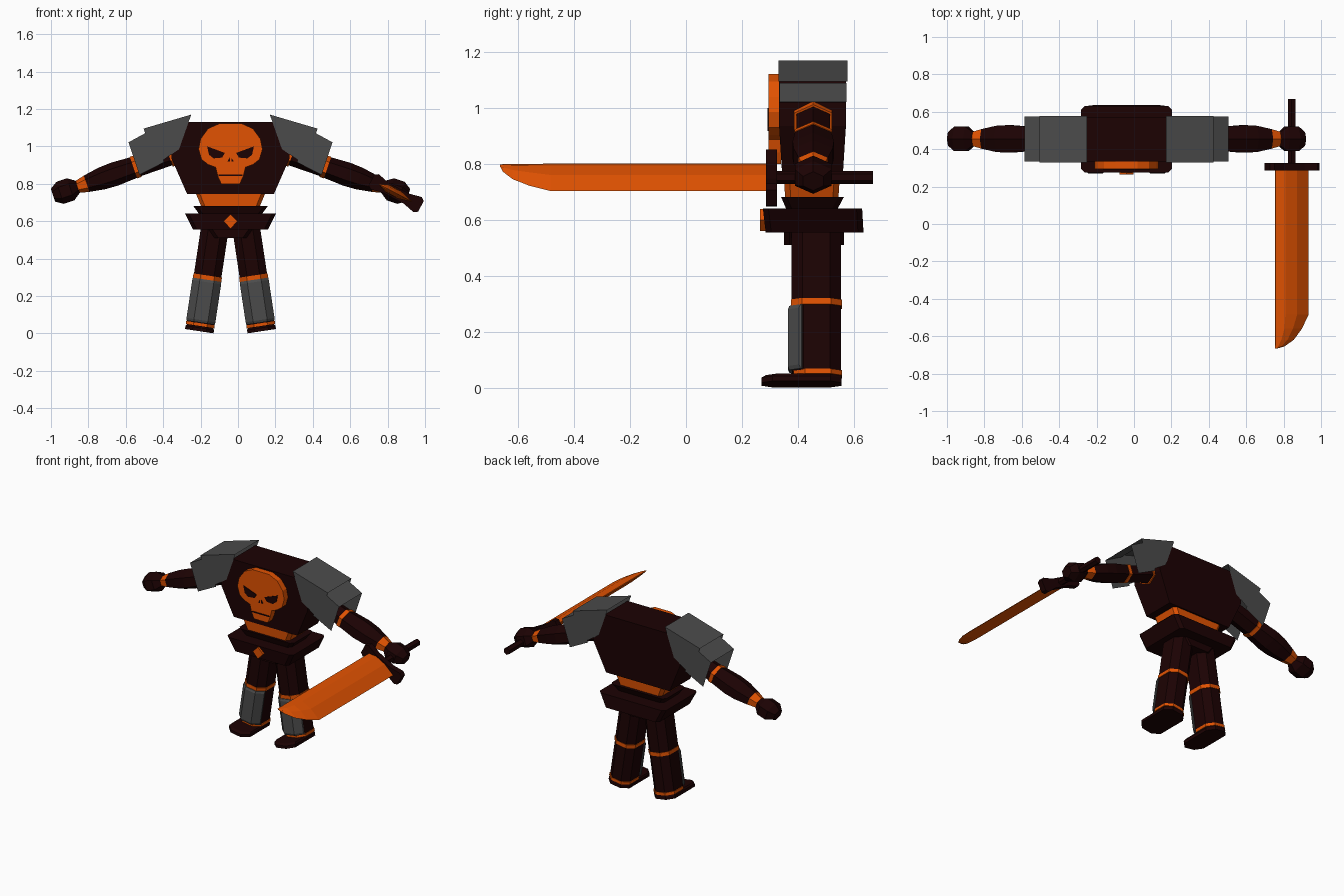
import bpy, bmesh, math

if "Cube" in bpy.data.objects:
    bpy.data.objects.remove(bpy.data.objects["Cube"])

CX, CY = -0.04, 0.455          # centre of the figure


def material(name, rgb):
    m = bpy.data.materials.new(name)
    m.diffuse_color = (*rgb, 1)
    m.use_nodes = True
    m.node_tree.nodes["Principled BSDF"].inputs["Base Color"].default_value = m.diffuse_color
    return m


DARK = material("dark_maroon", (0.0115, 0.0006, 0.0008))
ORANGE = material("orange", (0.76, 0.085, 0.0005))
GREY = material("steel_grey", (0.071, 0.071, 0.071))


def finish(name, bm, mat):
    me = bpy.data.meshes.new(name)
    bm.to_mesh(me)
    bm.free()
    me.materials.append(mat)
    ob = bpy.data.objects.new(name, me)
    bpy.context.collection.objects.link(ob)


def loft(name, rings, mat):
    """Skin equal-length rings of points and cap both ends."""
    bm = bmesh.new()
    vs = [[bm.verts.new(p) for p in r] for r in rings]
    n = len(rings[0])
    for a, b in zip(vs, vs[1:]):
        for i in range(n):
            j = (i + 1) % n
            bm.faces.new((a[i], a[j], b[j], b[i]))
    bm.faces.new(vs[0][::-1])
    bm.faces.new(vs[-1])
    bmesh.ops.recalc_face_normals(bm, faces=bm.faces)
    finish(name, bm, mat)


def prism(name, pts, y0, y1, mat):
    """Front outline (x from the centre line, z) extruded along y."""
    loft(name, [[(CX + x, y, z) for x, z in pts] for y in (y0, y1)], mat)


def hood(name, s, pts, y0, y1, mat):
    """Open armour shell: top, front and back sheets only."""
    bm = bmesh.new()
    f, b = [[bm.verts.new((CX + s * x, y, z)) for x, z in pts] for y in (y0, y1)]
    faces = [(f[0], f[1], b[1], b[0]), (f[3], f[2], f[1], f[0]), (b[0], b[1], b[2], b[3])]
    for q in faces:
        bm.faces.new(q if s > 0 else q[::-1])
    finish(name, bm, mat)


def sym(half):
    """Complete a right-hand outline with its mirror image."""
    return half + [(-x, z) for x, z in reversed(half) if x > 0]


def chamfered(hx, y0, y1, c, back=None):
    b = c if back is None else back
    return [(-hx + c, y0), (hx - c, y0), (hx, y0 + c), (hx, y1 - b),
            (hx - b, y1), (-hx + b, y1), (-hx, y1 - b), (-hx, y0 + c)]


def stack(name, levels, mat):
    """Chamfered blocks: levels of (z, half width, y0, y1, chamfer)."""
    loft(name, [[(CX + x, y, z) for x, y in chamfered(*l)]
                for z, *l in levels], mat)


# torso, waist and belt
def chest_ring(y_top, y_bottom):
    pts = sym([(.235, 1.13), (.315, 1.02), (.315, .935), (.232, .745)])
    return [(CX + x, y_top if z > .8 else y_bottom, z) for x, z in pts]


loft("chest", [chest_ring(.333, .345), chest_ring(.572, .56)], DARK)
stack("waist", [(.675, .155, .355, .545, .02), (.75, .186, .35, .55, .02)], ORANGE)
stack("belt_upper", [(.635, .165, .36, .54, .02), (.682, .2, .34, .565, .02)], DARK)
stack("belt", [(.555, .2, .285, .635, .02), (.64, .243, .275, .63, .02)], DARK)
stack("hips", [(.51, .085, .35, .565, .02), (.56, .12, .35, .565, .02)], DARK)
prism("buckle", [(0, .56), (.038, .6), (0, .638), (-.038, .6)], .264, .3, ORANGE)

# skull emblem on the chest
prism("skull", sym([(.06, 1.122), (.12, 1.095), (.16, 1.04), (.171, .985),
                    (.155, .93), (.12, .903), (.08, .888), (.068, .84),
                    (.05, .80)]), .295, .34, ORANGE)
for s, side in ((1, "right"), (-1, "left")):
    prism("skull_eye_" + side, [(s * x, z) for x, z in
          [(.03, .965), (.125, 1.0), (.115, .955), (.09, .936), (.045, .94)]],
          .291, .297, DARK)
    prism("skull_nose_" + side, [(s * x, z) for x, z in
          [(.004, .94), (.004, .918), (.018, .918)]], .291, .297, DARK)
prism("skull_mouth", [(-.064, .842), (.064, .842), (.064, .849), (-.064, .849)],
      .291, .297, DARK)


# arms: six-sided sections along a sloping axis, t = distance from the elbow
def arm_part(name, s, sections, mat):
    c, n = math.cos(math.radians(19)), math.sin(math.radians(19))
    rings = []
    for t, ry, rz in sections:
        ring = []
        for y, h in ((0, 1), (1, .5), (1, -.5), (0, -1), (-1, -.5), (-1, .5)):
            ring.append((CX + s * (.5 + t * c + h * rz * n), CY + y * ry,
                         .893 - t * n + h * rz * c))
        rings.append(ring)
    loft(name, rings, mat)


# legs: parts stand on a tilted axis through the foot
def leg_part(name, s, levels, mat):
    c, n = math.cos(math.radians(8.6)), math.sin(math.radians(8.6))
    loft(name, [[(CX + s * (.167 + x * c - h * n), y, .012 + h * c + x * n)
                 for x, y in chamfered(*l)] for h, *l in levels], mat)


for s, side in ((1, "right"), (-1, "left")):
    # shoulder armour
    hood("shoulder_pad_" + side, s,
         [(.21, 1.17), (.465, 1.095), (.40, .90), (.275, .985)], .33, .577, GREY)
    hood("shoulder_plate_" + side, s,
         [(.42, 1.09), (.545, 1.022), (.487, .848), (.355, .915)], .335, .574, GREY)
    # arm
    arm_part("shoulder_joint_" + side, s, [(-.36, .06, .05), (-.215, .06, .056)], DARK)
    arm_part("shoulder_band_" + side, s, [(-.215, .068, .064), (-.18, .068, .064)], ORANGE)
    arm_part("upper_arm_" + side, s, [(-.18, .06, .056), (-.005, .06, .056)], DARK)
    arm_part("elbow_band_" + side, s, [(-.005, .067, .061), (.02, .067, .061)], ORANGE)
    arm_part("forearm_" + side, s, [(.02, .065, .058), (.13, .074, .064),
                                    (.20, .07, .06), (.285, .052, .046)], DARK)
    arm_part("wrist_" + side, s, [(.285, .052, .046), (.35, .034, .03)], ORANGE)
    arm_part("hand_" + side, s, [(.335, .036, .034), (.375, .066, .062),
                                 (.435, .066, .062), (.475, .036, .036)], DARK)
    # leg
    leg_part("foot_" + side, s, [(0, .077, .27, .557, .04), (.018, .077, .27, .557, .04),
                                 (.028, .07, .285, .555, .04)], DARK)
    leg_part("ankle_band_" + side, s, [(.027, .077, .385, .558, .04),
                                       (.045, .077, .385, .558, .04)], ORANGE)
    leg_part("shin_" + side, s, [(.043, .073, .38, .555, .04), (.29, .073, .38, .555, .04)], DARK)
    leg_part("shin_guard_" + side, s, [(.046, .077, .37, .416, .04, .003),
                                       (.06, .078, .364, .416, .04, .003),
                                       (.265, .078, .364, .416, .04, .003),
                                       (.278, .077, .37, .416, .04, .003)], GREY)
    leg_part("knee_band_" + side, s, [(.278, .077, .375, .558, .04),
                                      (.301, .077, .375, .558, .04)], ORANGE)
    leg_part("thigh_" + side, s, [(.3, .074, .377, .555, .04), (.57, .074, .377, .555, .04)], DARK)


# sword: u across the blade, w through its thickness, pointing forward
def sword_part(name, rings, mat):
    c, n = math.cos(math.radians(28)), math.sin(math.radians(28))
    loft(name, [[(.843 + u * c + w * n, y, .751 - u * n + w * c)
                 for u, y, w in r] for r in rings], mat)


def blade_ring(y, edge, k=1):
    a, m = -.1 + .05 * k, -.1 + (edge + .1) * .6
    return [(-.1, y, -.003 * k), (a, y, -.023 * k), (m, y, -.022 * k), (edge, y, 0),
            (m, y, .022 * k), (a, y, .023 * k), (-.1, y, .003 * k)]


sword_part("blade", [blade_ring(.31, .102), blade_ring(-.485, .102),
                     blade_ring(-.56, .062, .9), blade_ring(-.62, .012, .6),
                     blade_ring(-.655, -.045, .3), blade_ring(-.665, -.085, .1)], ORANGE)
guard = sym([(.15, .032), (.13, .046), (.06, .03)])
guard += [(-u, -w) for u, w in guard]
sword_part("crossguard", [[(u + .003, y, w) for u, w in guard] for y in (.287, .325)], DARK)
grip = [(.023 * math.cos(a * math.pi / 3), .023 * math.sin(a * math.pi / 3)) for a in range(6)]
sword_part("grip", [[(u, y, w) for u, w in grip] for y in (.32, .669)], DARK)
